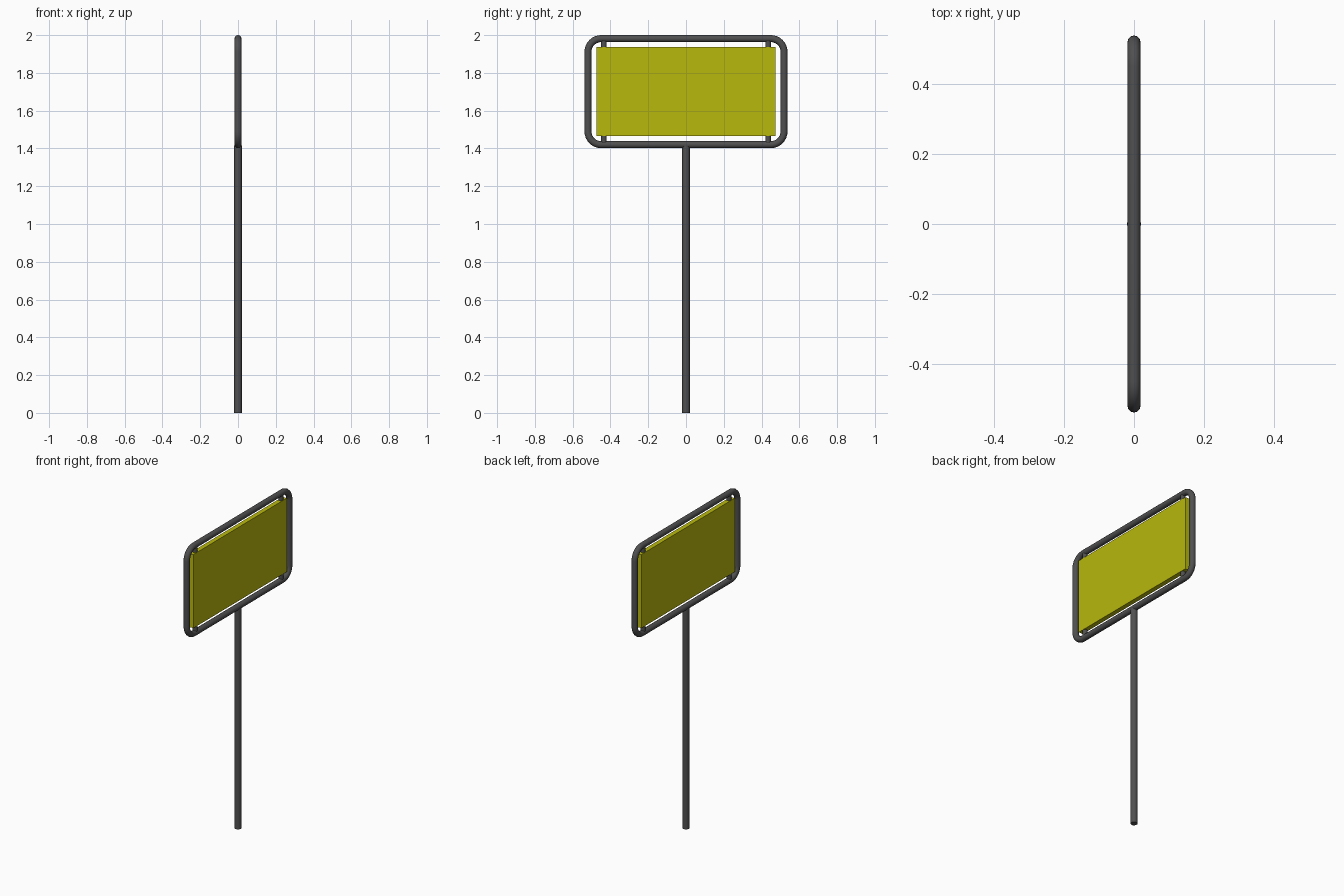
import bpy
from math import sin, cos, pi

if "Cube" in bpy.data.objects:
    bpy.data.objects.remove(bpy.data.objects["Cube"])

TUBE_R, HALF_W, Z_LOW, Z_HIGH, CORNER = 0.0185, 0.519, 1.42, 1.9815, 0.07


def material(name, rgb):
    m = bpy.data.materials.new(name)
    m.diffuse_color = (*rgb, 1)
    m.use_nodes = True
    m.node_tree.nodes["Principled BSDF"].inputs["Base Color"].default_value = m.diffuse_color
    return m


dark_metal = material("dark_metal", (0.08, 0.08, 0.08))
yellow = material("yellow_panel", (0.48, 0.48, 0.004))


def rod(name, radius, y, z0, z1, sides=20):
    bpy.ops.mesh.primitive_cylinder_add(vertices=sides, radius=radius, depth=z1 - z0,
                                        location=(0, y, (z0 + z1) / 2))
    ob = bpy.context.object
    ob.name = name
    ob.data.materials.append(dark_metal)
    bpy.ops.object.shade_smooth_by_angle()
    return ob


# Post
rod("post", 0.02, 0, 0, 1.415)

# Rounded rectangular tube frame
points = []
corners = [(1, Z_HIGH, 0), (-1, Z_HIGH, 1), (-1, Z_LOW, 2), (1, Z_LOW, 3)]
for side, z, quarter in corners:
    cy = side * (HALF_W - CORNER)
    cz = z - CORNER if z == Z_HIGH else z + CORNER
    for i in range(9):
        a = (quarter + i / 8) * pi / 2
        points.append((0, cy + CORNER * cos(a), cz + CORNER * sin(a)))
curve = bpy.data.curves.new("frame", 'CURVE')
curve.dimensions = '3D'
curve.bevel_depth = TUBE_R
curve.bevel_resolution = 4
spline = curve.splines.new('POLY')
spline.points.add(len(points) - 1)
for p, co in zip(spline.points, points):
    p.co = (*co, 1)
spline.use_cyclic_u = True
spline.use_smooth = True
frame = bpy.data.objects.new("frame", curve)
bpy.context.collection.objects.link(frame)
curve.materials.append(dark_metal)

# Panel mounting rods
for label, y in (("left", -0.435), ("right", 0.435)):
    rod(label + "_mounting_rod", 0.0145, y, Z_LOW, Z_HIGH, 16)

# Sign panel
bpy.ops.mesh.primitive_cube_add(size=1, location=(0, 0, 1.702))
panel = bpy.context.object
panel.name = "sign_panel"
panel.scale = (0.03, 0.948, 0.472)
bpy.ops.object.transform_apply(location=False, rotation=False, scale=True)
panel.data.materials.append(yellow)
